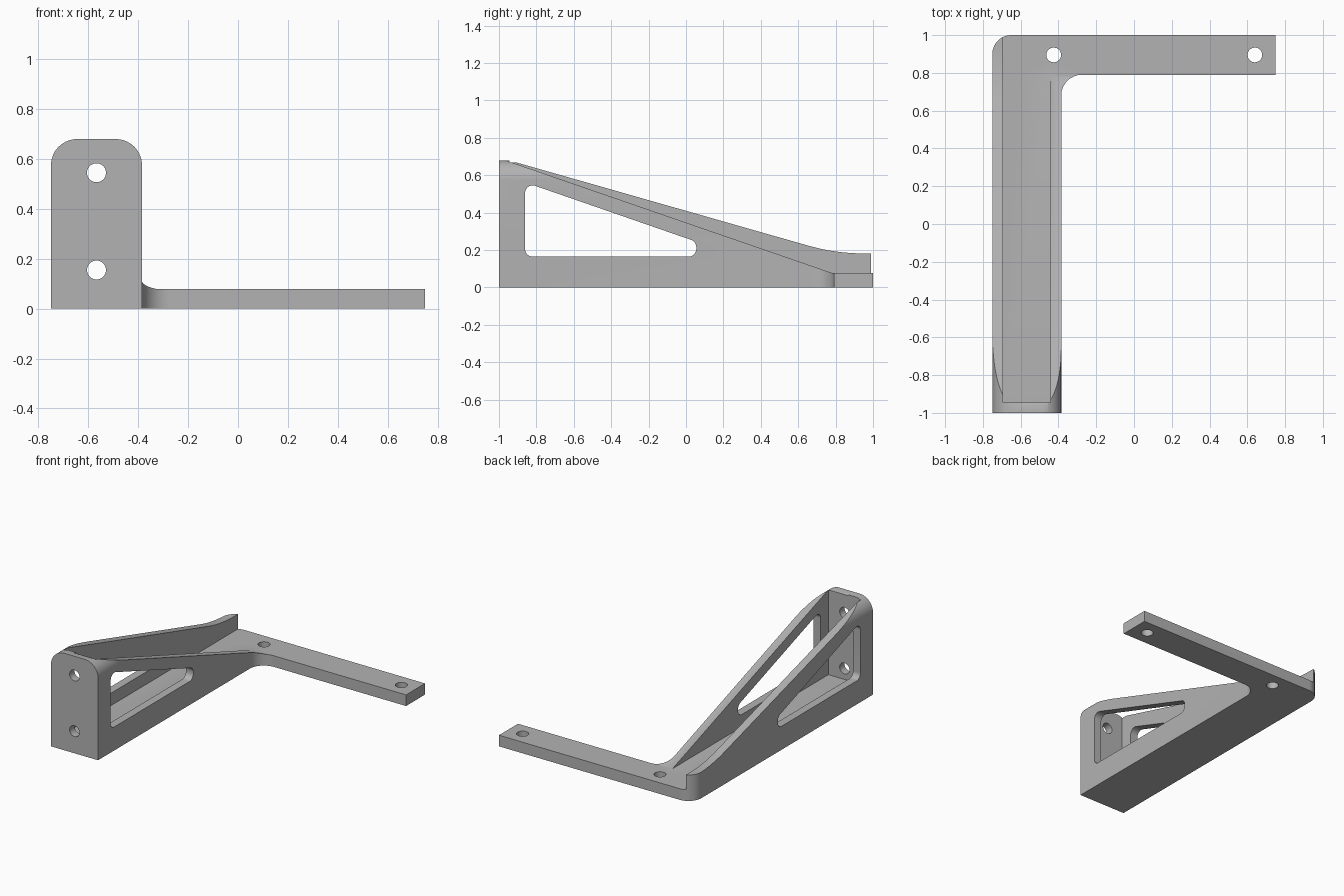
import bpy, bmesh, math
from mathutils import Vector

if "Cube" in bpy.data.objects:
    bpy.data.objects.remove(bpy.data.objects["Cube"], do_unlink=True)

grey = bpy.data.materials.new("plain grey")
grey.use_nodes = True
colour = (0.45, 0.45, 0.45, 1)
grey.diffuse_color = colour
grey.node_tree.nodes["Principled BSDF"].inputs["Base Color"].default_value = colour

# Main dimensions
LEFT, RIGHT, ARM_END = -0.75, -0.385, 0.75
WALL, FLOOR, TOP, ARM_Y = 0.057, 0.078, 0.68, 0.79


def rounded(corners, steps=14):
    """Outline from (u, v, radius) corners, with each radius as an arc."""
    out = []
    for i, (u, v, r) in enumerate(corners):
        p = Vector((u, v))
        if not r:
            out.append(p)
            continue
        a = (Vector(corners[i - 1][:2]) - p).normalized()
        b = (Vector(corners[(i + 1) % len(corners)][:2]) - p).normalized()
        half = a.angle(b) / 2
        centre = p + (a + b).normalized() * r / math.sin(half)
        start = p + a * r / math.tan(half) - centre
        end = p + b * r / math.tan(half) - centre
        sweep = start.angle(end)
        for k in range(steps + 1):
            t = k / steps
            w = (math.sin((1 - t) * sweep) * start + math.sin(t * sweep) * end) / math.sin(sweep)
            out.append(centre + w)
    return out


def prism(name, outline, axis, lo, hi):
    """Extrude an outline along an axis; (u, v) are the two other axes in order."""
    bm = bmesh.new()
    place = {"x": lambda u, v: (lo, u, v), "y": lambda u, v: (u, lo, v), "z": lambda u, v: (u, v, lo)}[axis]
    face = bm.faces.new([bm.verts.new(place(u, v)) for u, v in outline])
    move = Vector([(hi - lo) * (c == axis) for c in "xyz"])
    new = bmesh.ops.extrude_face_region(bm, geom=[face])["geom"]
    bmesh.ops.translate(bm, vec=move, verts=[g for g in new if isinstance(g, bmesh.types.BMVert)])
    bmesh.ops.recalc_face_normals(bm, faces=bm.faces)
    mesh = bpy.data.meshes.new(name)
    bm.to_mesh(mesh)
    bm.free()
    mesh.materials.append(grey)
    obj = bpy.data.objects.new(name, mesh)
    bpy.context.collection.objects.link(obj)
    return obj


def circle(u, v, r, n=40):
    return [(u + r * math.cos(k * math.tau / n), v + r * math.sin(k * math.tau / n)) for k in range(n)]


# Body: L-shaped plan with rounded outer and inner corners
bracket = prism("bracket", rounded([
    (LEFT, -1, 0), (RIGHT, -1, 0), (RIGHT, ARM_Y, 0.11), (ARM_END, ARM_Y, 0),
    (ARM_END, 1, 0), (LEFT, 1, 0.1)]), "z", 0, 0.8)


def combine(cutter, operation="DIFFERENCE"):
    cutter.hide_render = True
    mod = bracket.modifiers.new(cutter.name, "BOOLEAN")
    mod.object, mod.operation, mod.solver = cutter, operation, "EXACT"
    bpy.context.view_layer.objects.active = bracket
    bpy.ops.object.modifier_apply(modifier=mod.name)
    bpy.data.objects.remove(cutter, do_unlink=True)


# Rounded top of the mounting plate, carried back along the walls
combine(prism("front_silhouette", rounded([
    (LEFT, -0.1, 0), (0.8, -0.1, 0), (0.8, 0.3, 0), (RIGHT, 0.3, 0),
    (RIGHT, TOP, 0.105), (LEFT, TOP, 0.105)]), "y", -1.1, 1.1), "INTERSECT")

# Sloped top of the wall beside the arm, ending at the floor
near = -0.345
combine(prism("near_slope", [
    (-1.2, FLOOR + near * -1.98), (0.78, FLOOR), (1.1, FLOOR), (1.1, 1.2), (-1.2, 1.2)],
    "x", -0.6, 0.9))

# Sloped top of the outer wall, easing out to a low level end
combine(prism("far_slope", rounded([
    (-1.2, 0.752, 0), (0.8, 0.182, 1.1), (1.1, 0.182, 0), (1.1, 1.2, 0), (-1.2, 1.2, 0)]),
    "x", -0.9, -0.6))

# Channel between the walls
combine(prism("channel", [
    (LEFT + WALL, -0.945), (RIGHT - WALL, -0.945), (RIGHT - WALL, 1.1), (LEFT + WALL, 1.1)],
    "z", FLOOR, 1.3))

# Triangular windows through both walls
combine(prism("window", rounded([
    (-0.86, 0.165, 0.04), (0.055, 0.165, 0.042), (0.055, 0.245, 0.042), (-0.86, 0.562, 0.04)]),
    "x", -0.9, -0.2))

# Screw holes in the plate and the arm
for z in (0.155, 0.545):
    combine(prism("plate_hole", circle((LEFT + RIGHT) / 2, z, 0.038), "y", -1.1, -0.8))
for x in (-0.425, 0.64):
    combine(prism("arm_hole", circle(x, 0.895, 0.039), "z", -0.1, 0.2))

bpy.ops.object.select_all(action="DESELECT")
bracket.select_set(True)
bpy.context.view_layer.objects.active = bracket
bpy.ops.object.shade_smooth_by_angle(angle=math.radians(25))
